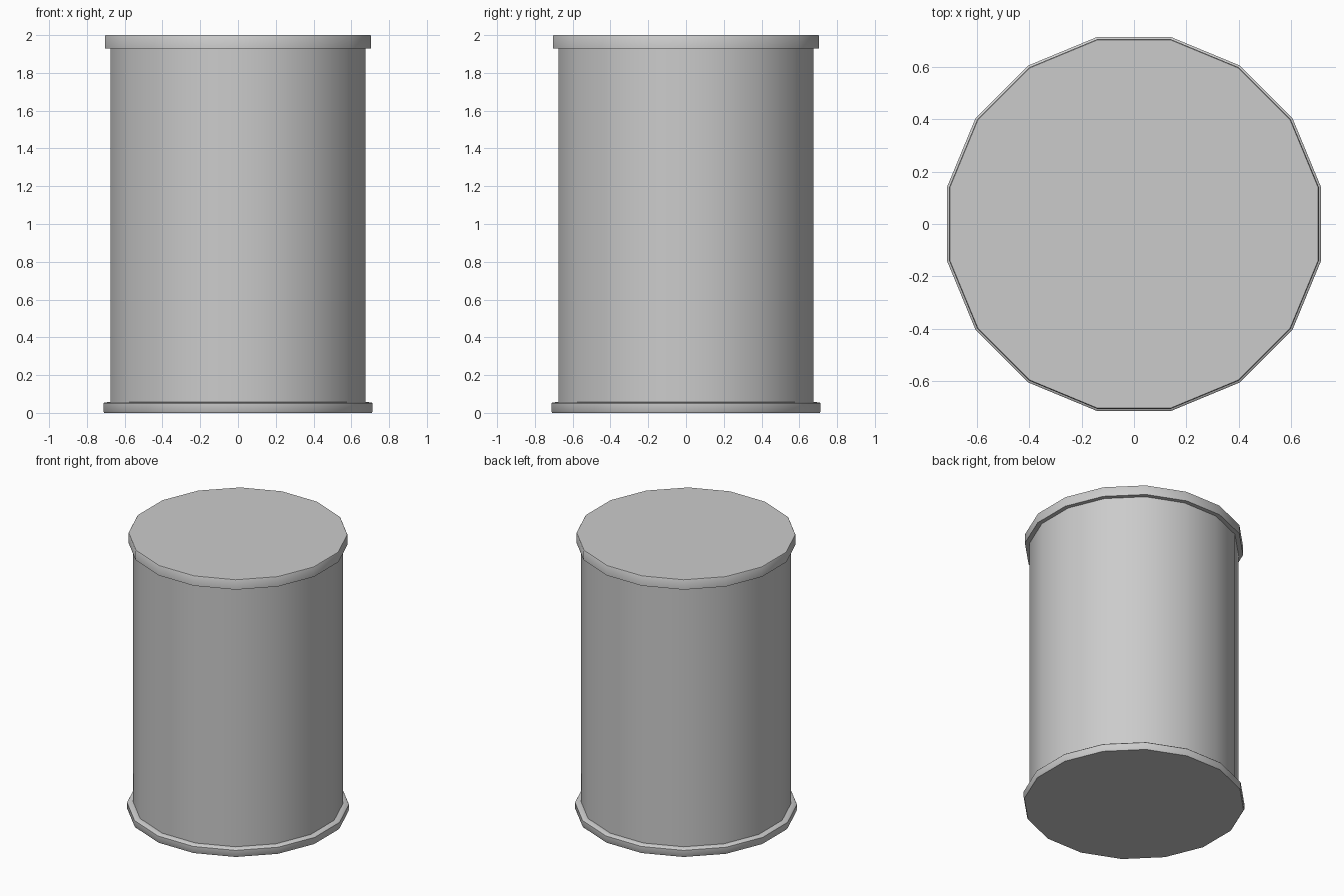
import bpy, bmesh, math

if "Cube" in bpy.data.objects:
    bpy.data.objects.remove(bpy.data.objects["Cube"])

SIDES = 16


def lathe(name, profile, cap_bottom=False, cap_top=False):
    """Revolve (flat-to-flat half width, z) points into a 16-sided shell."""
    bm = bmesh.new()
    rings = []
    for half, z in profile:
        r = half / math.cos(math.pi / SIDES)
        ring = []
        for i in range(SIDES):
            a = 2 * math.pi * (i + 0.5) / SIDES
            ring.append(bm.verts.new((r * math.cos(a), r * math.sin(a), z)))
        rings.append(ring)
    for lo, hi in zip(rings, rings[1:]):
        for i in range(SIDES):
            j = (i + 1) % SIDES
            bm.faces.new((lo[i], lo[j], hi[j], hi[i]))
    if cap_bottom:
        bm.faces.new(rings[0][::-1])
    if cap_top:
        bm.faces.new(rings[-1])
    mesh = bpy.data.meshes.new(name)
    bm.to_mesh(mesh)
    bm.free()
    obj = bpy.data.objects.new(name, mesh)
    bpy.context.collection.objects.link(obj)
    bpy.ops.object.select_all(action='DESELECT')
    obj.select_set(True)
    bpy.context.view_layer.objects.active = obj
    bpy.ops.object.shade_smooth_by_angle(angle=math.radians(40))
    return obj


# Bottom flange: flat underside, short wall, narrow ledge in to the body
lathe("base_flange", [(0.708, 0.0), (0.713, 0.008), (0.713, 0.05),
                      (0.708, 0.055), (0.675, 0.058)], cap_bottom=True)

# Straight can wall
lathe("body", [(0.675, 0.058), (0.675, 1.93)])

# Lid: narrow underside, rim wall and flat top
lathe("lid", [(0.675, 1.93), (0.705, 1.93), (0.705, 1.995), (0.702, 2.0)],
      cap_top=True)
